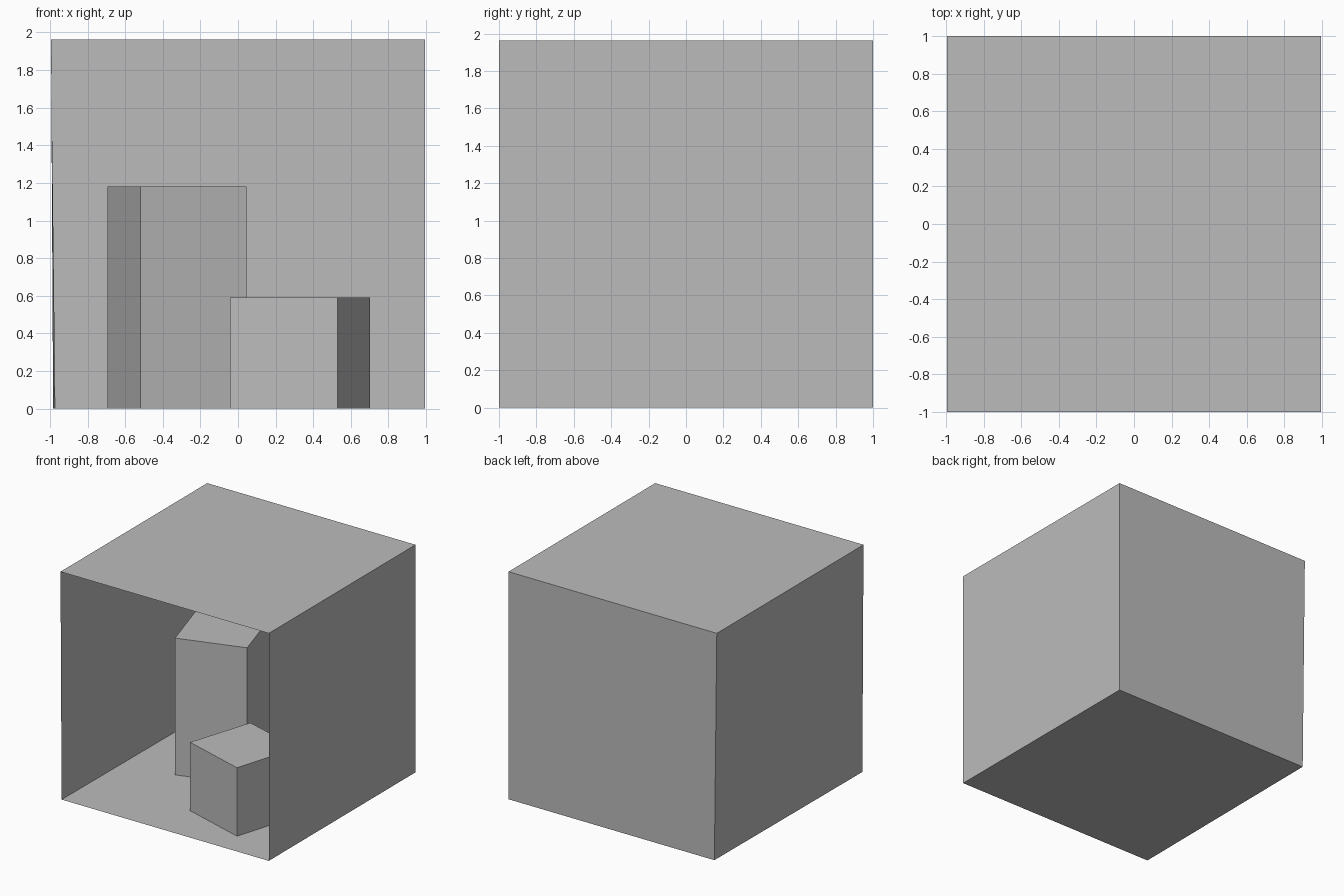
import bpy, bmesh

if "Cube" in bpy.data.objects:
    bpy.data.objects.remove(bpy.data.objects["Cube"])

H = 1.963      # room height
W = 0.994      # half width of the room

grey = bpy.data.materials.new("light_grey")
grey.diffuse_color = (0.5, 0.5, 0.5, 1)
grey.use_nodes = True
grey.node_tree.nodes["Principled BSDF"].inputs["Base Color"].default_value = grey.diffuse_color


def make_object(name, bm):
    mesh = bpy.data.meshes.new(name)
    bm.to_mesh(mesh)
    bm.free()
    mesh.materials.append(grey)
    obj = bpy.data.objects.new(name, mesh)
    bpy.context.collection.objects.link(obj)


def panel(name, corners):
    """One thin wall sheet, facing the inside of the room."""
    bm = bmesh.new()
    face = bm.faces.new([bm.verts.new(c) for c in corners])
    face.normal_update()
    if face.normal.dot(face.calc_center_median() - ROOM_CENTRE) > 0:
        face.normal_flip()
    make_object(name, bm)


def block(name, footprint, height):
    """Upright block standing on the floor, open underneath."""
    bm = bmesh.new()
    low = [bm.verts.new((x, y, 0)) for x, y in footprint]
    high = [bm.verts.new((x, y, height)) for x, y in footprint]
    bm.faces.new(high)
    for i in range(4):
        j = (i + 1) % 4
        bm.faces.new((low[i], low[j], high[j], high[i]))
    bmesh.ops.recalc_face_normals(bm, faces=bm.faces)
    make_object(name, bm)


from mathutils import Vector
ROOM_CENTRE = Vector((0, 0, H / 2))

# Room corners: the left wall leans in slightly towards the floor
floor_corners = [(-0.983, -1, 0), (W, -1, 0), (W, 1, 0), (-0.971, 1, 0)]
ceiling_corners = [(-W, -1, H), (W, -1, H), (W, 1, H), (-W, 1, H)]

panel("floor", floor_corners)
panel("ceiling", ceiling_corners)

# Three walls, the front stays open
for name, i in (("right_wall", 1), ("back_wall", 2), ("left_wall", 3)):
    j = (i + 1) % 4
    panel(name, [floor_corners[i], floor_corners[j],
                 ceiling_corners[j], ceiling_corners[i]])

# Two turned blocks inside the room
block("short_block",
      [(0.529, -0.768), (0.701, -0.195), (0.136, -0.027), (-0.043, -0.592)], 0.59)
block("tall_block",
      [(-0.519, -0.117), (0.046, 0.059), (-0.129, 0.631), (-0.694, 0.452)], 1.18)
